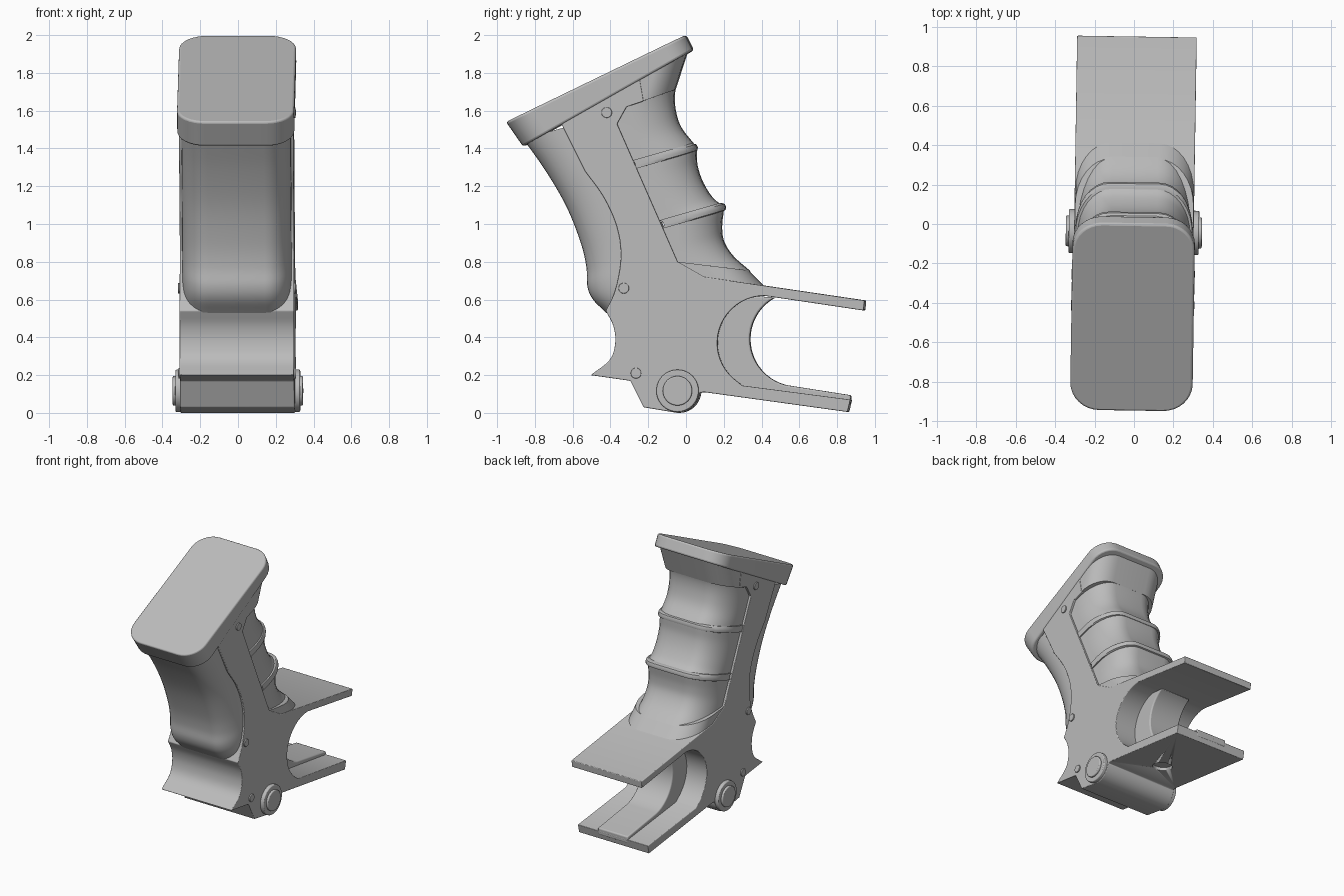
import bpy, bmesh
from math import radians, sin, cos, pi
from mathutils import Matrix, Vector

if "Cube" in bpy.data.objects:
    bpy.data.objects.remove(bpy.data.objects["Cube"])

grey = bpy.data.materials.new("plain grey")
grey.use_nodes = True
grey.diffuse_color = (0.5, 0.5, 0.5, 1)
grey.node_tree.nodes["Principled BSDF"].inputs["Base Color"].default_value = (0.5, 0.5, 0.5, 1)
TWIST = Matrix.Rotation(radians(-0.9), 4, 'Z')


def finish(name, bm, bevel=0.0, angle=35):
    bmesh.ops.recalc_face_normals(bm, faces=bm.faces)
    mesh = bpy.data.meshes.new(name)
    bm.to_mesh(mesh)
    bm.free()
    mesh.transform(TWIST)
    mesh.materials.append(grey)
    ob = bpy.data.objects.new(name, mesh)
    bpy.context.collection.objects.link(ob)
    if bevel:
        mod = ob.modifiers.new("bevel", 'BEVEL')
        mod.width, mod.segments, mod.limit_method = bevel, 3, 'ANGLE'
        mod.angle_limit = radians(40)
    bpy.ops.object.select_all(action='DESELECT')
    ob.select_set(True)
    bpy.context.view_layer.objects.active = ob
    bpy.ops.object.shade_smooth_by_angle(angle=radians(angle))
    return ob


def spline(points, steps=5):
    """Smooth path through the side-profile points."""
    pts = [Vector(p) for p in points]
    pts = [2 * pts[0] - pts[1]] + pts + [2 * pts[-1] - pts[-2]]
    out = []
    for a, b, c, d in zip(pts, pts[1:], pts[2:], pts[3:]):
        for i in range(steps):
            t = i / steps
            out.append(0.5 * (2 * b + (c - a) * t + (2 * a - 5 * b + 4 * c - d) * t * t
                              + (3 * b - a - 3 * c + d) * t ** 3))
    return out + [pts[-2]]


def arc(cy, cz, r, start, end, n=20):
    angles = [radians(start + (end - start) * i / n) for i in range(n + 1)]
    return [(cy + r * cos(a), cz + r * sin(a)) for a in angles]


def extrude(name, outline, half, bevel=0.0):
    """Side outline (y, z) pulled across the width."""
    bm = bmesh.new()
    face = bm.faces.new([bm.verts.new((-half, y, z)) for y, z in outline])
    grown = bmesh.ops.extrude_face_region(bm, geom=[face])["geom"]
    bmesh.ops.translate(bm, vec=(2 * half, 0, 0),
                        verts=[g for g in grown if isinstance(g, bmesh.types.BMVert)])
    return finish(name, bm, bevel)


def loft(name, rings, half, front=(0, 0), rear=(0, 0), bevel=0.0, n=8):
    """Rounded rectangles between front and rear points; radii are (across, along)."""
    bm = bmesh.new()
    loops = []
    for f, r in rings:
        f, r = Vector(f), Vector(r)
        axis, length = (r - f).normalized(), (r - f).length
        loop = []
        for k, (sx, at_rear) in enumerate([(1, 1), (-1, 1), (-1, 0), (1, 0)]):
            rx, ru = rear if at_rear else front
            for i in range(n + 1 if rx else 1):
                a = pi / 2 * (k + i / n) if rx else 0
                u = (length - ru if at_rear else ru) + ru * sin(a)
                p = f + axis * u
                loop.append(bm.verts.new((sx * (half - rx) + rx * cos(a), p.x, p.y)))
        loops.append(loop)
    for a, b in zip(loops, loops[1:]):
        for i in range(len(a)):
            j = (i + 1) % len(a)
            bm.faces.new((a[i], a[j], b[j], b[i]))
    bm.faces.new(loops[0])
    bm.faces.new(loops[-1])
    return finish(name, bm, bevel)


def cylinder(name, y, z, radius, half, x=0, bevel=0.0):
    bm = bmesh.new()
    bmesh.ops.create_cone(bm, cap_ends=True, segments=40, radius1=radius, radius2=radius,
                          depth=2 * half,
                          matrix=Matrix.Translation((x, y, z)) @ Matrix.Rotation(pi / 2, 4, 'Y'))
    return finish(name, bm, bevel)


# Flat-sided body with upper jaw, lower jaw and the curved throat between them
palm_edge = spline([(-0.53, 1.28), (-0.43, 1.14), (-0.36, 0.98), (-0.34, 0.82),
                    (-0.37, 0.65), (-0.42, 0.54)])
heel = spline([(-0.42, 0.54), (-0.38, 0.46), (-0.37, 0.37), (-0.4, 0.28), (-0.5, 0.2)])
body_outline = ([(-0.25, 1.82), (-0.67, 1.6), (-0.65, 1.52)] + palm_edge + heel[1:]
                + [(-0.29, 0.17), (-0.22, 0.03)]
                + arc(-0.04, 0.117, 0.117, 270, 355, 10)
                + [(0.1, 0.11), (0.86, 0.005), (0.875, 0.07), (0.3, 0.145)]
                + arc(0.42, 0.37, 0.25, 236, 90)
                + [(0.945, 0.542), (0.95, 0.595), (0.1, 0.72), (-0.04, 0.8),
                   (-0.36, 1.53), (-0.31, 1.62), (-0.22, 1.65)])
body = extrude("body", body_outline, 0.303, 0.005)

# Blind screw hole under the lower jaw
bm = bmesh.new()
bmesh.ops.create_cone(bm, cap_ends=True, segments=32, radius1=0.07, radius2=0.07, depth=0.2,
                      matrix=Matrix.Translation((0, 0.32, 0.03)))
cutter = finish("hole_cutter", bm)
cutter.hide_render = True
cutter.hide_set(True)
mod = body.modifiers.new("hole", 'BOOLEAN')
mod.operation, mod.object, mod.solver = 'DIFFERENCE', cutter, 'EXACT'

# Central rib in the throat, running out along the lower jaw
extrude("throat_rib", [(0.2, 0.63)] + arc(0.59, 0.39, 0.25, 118, 256)
        + [(0.875, 0.093), (0.872, 0.04), (0.2, 0.12), (0.1, 0.3)], 0.13, 0.012)

# Tilted cap
loft("cap", [((-0.95, 1.54), (0, 2)), ((-0.86, 1.41), (0.04, 1.92))], 0.31,
     (0.15, 0.15), (0.15, 0.15), 0.012)

# Rounded palm swell at the front
palm = spline([(-0.86, 1.45), (-0.74, 1.28), (-0.63, 1.09), (-0.555, 0.9), (-0.525, 0.77),
               (-0.52, 0.67), (-0.49, 0.6), (-0.42, 0.53)])
loft("palm_swell", [(p, p + Vector((0.36, 0.1))) for p in palm], 0.29, (0.14, 0.2))

# Finger grooves at the rear
REACH = Vector((-0.38, -0.11))
grooves = [[(-0.04, 1.78), (-0.06, 1.69), (-0.055, 1.6), (-0.025, 1.51), (0.045, 1.42)],
           [(0.055, 1.4), (0.06, 1.31), (0.09, 1.22), (0.14, 1.14), (0.19, 1.1)],
           [(0.2, 1.08), (0.19, 0.99), (0.2, 0.91), (0.25, 0.83), (0.34, 0.75)]]
for name, path in zip(("upper", "middle", "lower"), grooves):
    loft(name + "_finger_groove", [(p + REACH, p) for p in spline(path)], 0.285,
         (0, 0), (0.17, 0.24))

# Raised ridges between the grooves
for name, y, z in (("upper_ridge", 0.058, 1.405), ("lower_ridge", 0.208, 1.09)):
    centre = Vector((y, z))
    offsets = [Vector(o) for o in ((-0.025, 0.022), (-0.004, 0.016), (0.003, 0), (0, -0.016), (-0.02, -0.026))]
    loft(name, [(centre + o + REACH * 0.85, centre + o) for o in offsets], 0.296,
         (0, 0), (0.17, 0.24))

# Collars above and below the finger grooves
loft("upper_collar", [((-0.4, 1.7), (0.005, 1.9)), ((-0.31, 1.62), (-0.057, 1.71))], 0.3,
     (0, 0), (0.16, 0.18))
loft("lower_collar", [((-0.04, 0.8), (0.33, 0.755)), ((-0.04, 0.72), (0.42, 0.665))], 0.3,
     (0, 0), (0.18, 0.24))

# Hinge bolt and small pins on both sides
for side, s in (("left", 1), ("right", -1)):
    cylinder(side + "_hinge_washer", -0.04, 0.117, 0.112, 0.02, s * 0.31, 0.006)
    cylinder(side + "_hinge_bolt", -0.04, 0.117, 0.078, 0.025, s * 0.32, 0.006)
    for i, (y, z) in enumerate([(-0.415, 1.59), (-0.325, 0.66), (-0.26, 0.21)]):
        cylinder(f"{side}_pin_{i + 1}", y, z, 0.028, 0.01, s * 0.302, 0.003)
